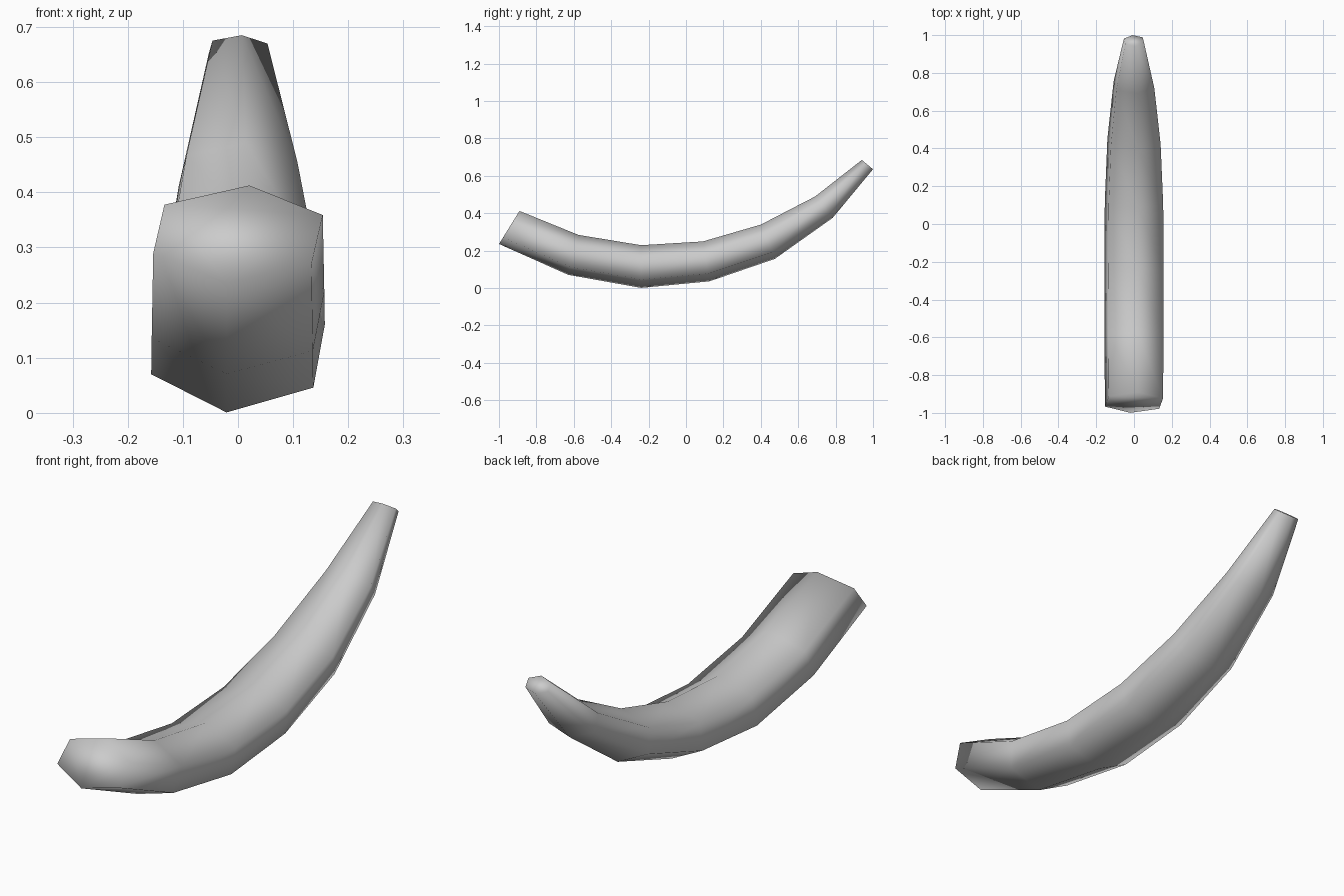
import bpy, bmesh, math
from mathutils import Vector

if "Cube" in bpy.data.objects:
    bpy.data.objects.remove(bpy.data.objects["Cube"], do_unlink=True)

# Single plain grey
GREY = (0.6, 0.6, 0.6, 1)
mat = bpy.data.materials.new("plain_grey")
mat.use_nodes = True
mat.diffuse_color = GREY
mat.node_tree.nodes["Principled BSDF"].inputs["Base Color"].default_value = GREY

# Cross-sections along the curve: top (y, z), bottom (y, z), half width
SECTIONS = [
    ((-.89, .413), (-1, .235), .167),
    ((-.575, .285), (-.63, .07), .17),
    ((-.24, .23), (-.24, 0), .171),
    ((.09, .25), (.125, .035), .168),
    ((.4, .34), (.475, .155), .153),
    ((.69, .49), (.785, .375), .117),
    ((.94, .685), (1, .635), .058),
]
SIDES = 6
TILT = math.radians(83)  # six sides, rolled slightly about the curve


def ring(bm, top, bottom, width):
    top, bottom = Vector((0, *top)), Vector((0, *bottom))
    centre, up = (top + bottom) / 2, (top - bottom) / 2
    verts = []
    for i in range(SIDES):
        a = TILT + i * math.tau / SIDES
        offset = Vector((math.cos(a) * width, 0, 0))
        verts.append(bm.verts.new(centre + offset + up * math.sin(a)))
    return verts


# Curved, tapering tusk with closed ends
bm = bmesh.new()
rings = [ring(bm, *s) for s in SECTIONS]
for a, b in zip(rings, rings[1:]):
    for i in range(SIDES):
        j = (i + 1) % SIDES
        bm.faces.new((a[i], a[j], b[j], b[i]))
bm.faces.new(rings[0])
bm.faces.new(rings[-1])
bmesh.ops.recalc_face_normals(bm, faces=bm.faces)
for f in bm.faces:
    f.smooth = True  # shading flows over the ends as well

mesh = bpy.data.meshes.new("tusk")
bm.to_mesh(mesh)
bm.free()
mesh.materials.append(mat)
tusk = bpy.data.objects.new("tusk", mesh)
bpy.context.collection.objects.link(tusk)
